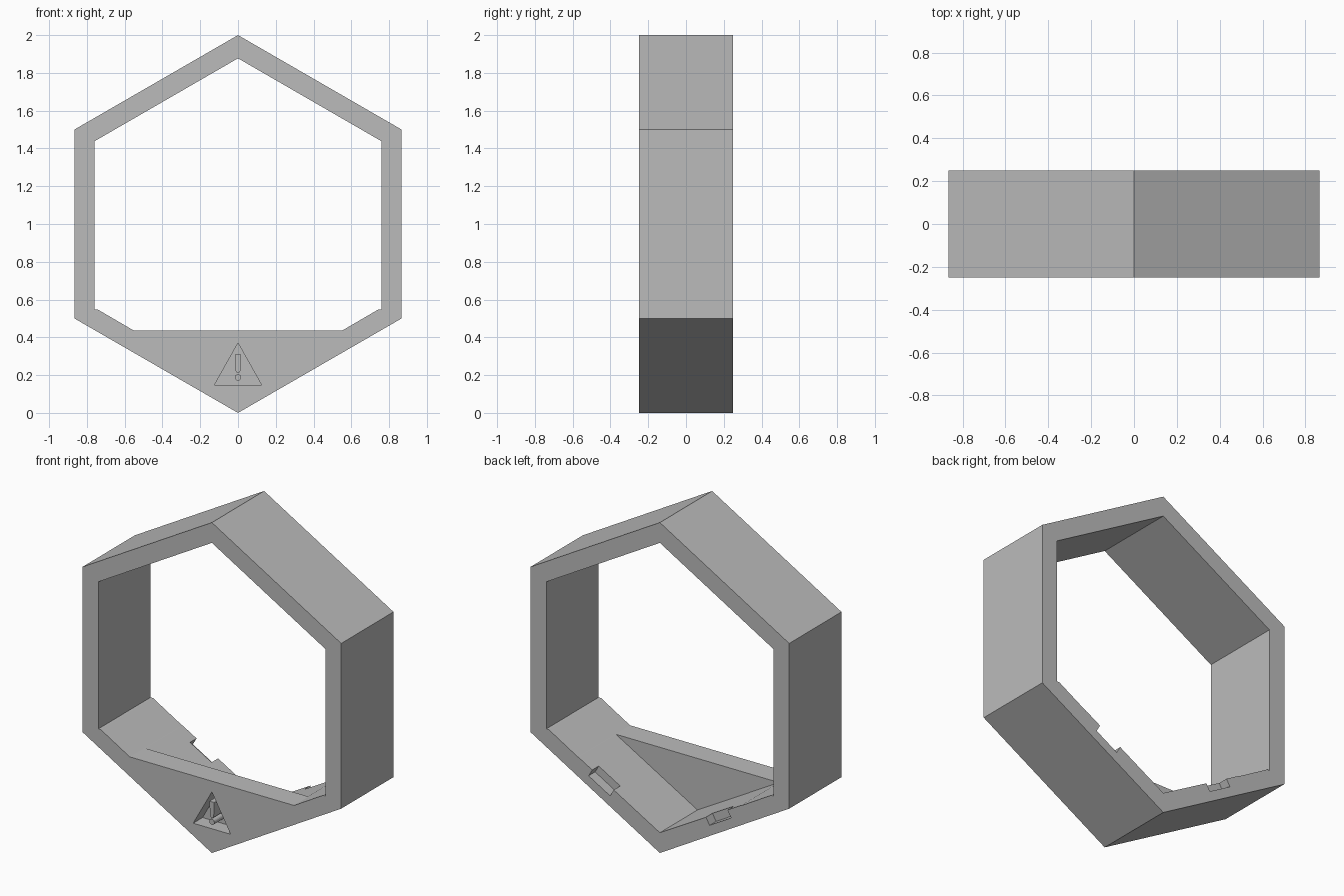
import bpy
import bmesh
from math import cos, sin, pi, radians
from mathutils import Matrix, Vector

cube = bpy.data.objects.get("Cube")
if cube:
    bpy.data.objects.remove(cube, do_unlink=True)

grey = bpy.data.materials.new("plain grey")
grey.use_nodes = True
colour = (0.5, 0.5, 0.5, 1)
grey.diffuse_color = colour
grey.node_tree.nodes["Principled BSDF"].inputs["Base Color"].default_value = colour

FRONT, BACK = -0.25, 0.25
PLATE_BACK = -0.11
PLATE_TOP = 0.435
INNER_BOTTOM = 0.123


def prism(name, outline, y0, y1):
    """Extrude an (x, z) outline from y0 to y1."""
    bm = bmesh.new()
    face = bm.faces.new([bm.verts.new((x, y0, z)) for x, z in outline])
    new = bmesh.ops.extrude_face_region(bm, geom=[face])["geom"]
    bmesh.ops.translate(bm, vec=(0, y1 - y0, 0),
                        verts=[v for v in new if isinstance(v, bmesh.types.BMVert)])
    bmesh.ops.recalc_face_normals(bm, faces=bm.faces)
    mesh = bpy.data.meshes.new(name)
    bm.to_mesh(mesh)
    bm.free()
    mesh.materials.append(grey)
    obj = bpy.data.objects.new(name, mesh)
    bpy.context.collection.objects.link(obj)
    return obj


def cut(body, cutter):
    """Subtract the cutter from the body and remove it."""
    mod = body.modifiers.new("cut", 'BOOLEAN')
    mod.operation = 'DIFFERENCE'
    mod.solver = 'EXACT'
    mod.object = cutter
    bpy.context.view_layer.update()
    evaluated = body.evaluated_get(bpy.context.evaluated_depsgraph_get())
    mesh = bpy.data.meshes.new_from_object(evaluated)
    body.modifiers.clear()
    body.data = mesh
    bpy.data.objects.remove(cutter, do_unlink=True)


def mirrored(half):
    """Close a right-hand half outline with its mirror image."""
    return half + [(-x, z) for x, z in reversed(half) if x > 0]


# Hexagonal frame body
frame = prism("hexagonal_frame",
              [(sin(i * pi / 3), 1 + cos(i * pi / 3)) for i in range(6)], FRONT, BACK)

# Opening above the front plate, then the full cavity behind it
upper = [(0, 1.877), (0.76, 1.438), (0.76, 0.548), (0.744, 0.548)]
cut(frame, prism("opening", mirrored(upper + [(0.55, PLATE_TOP)]), FRONT - 0.1, BACK + 0.1))
cut(frame, prism("cavity", mirrored(upper + [(0, INNER_BOTTOM)]), PLATE_BACK, BACK + 0.1))

# Small notches in the rear edge of both lower walls
for side in (-1, 1):
    centre = Vector((side * 0.38, (INNER_BOTTOM + 0.56) / 2))
    turn = Matrix.Rotation(radians(30) * side, 2)
    corners = [(-0.083, -0.05), (0.083, -0.05), (0.083, 0.05), (-0.083, 0.05)]
    outline = [tuple(centre + turn @ Vector(c)) for c in corners]
    cut(frame, prism("notch", outline, BACK - 0.062, BACK + 0.1))

# Recessed warning triangle in the front plate
RECESS = FRONT + 0.09
cut(frame, prism("recess", [(0, 0.37), (0.125, 0.147), (-0.125, 0.147)], FRONT - 0.1, RECESS))

# Raised bar and dot standing in the recess
prism("warning_bar",
      mirrored([(0.016, 0.31), (0.012, 0.222), (0.007, 0.214)]), FRONT, RECESS + 0.005)
prism("warning_dot",
      [(0.017 * cos(i * pi / 8), 0.188 + 0.017 * sin(i * pi / 8)) for i in range(16)],
      FRONT, RECESS + 0.005)
